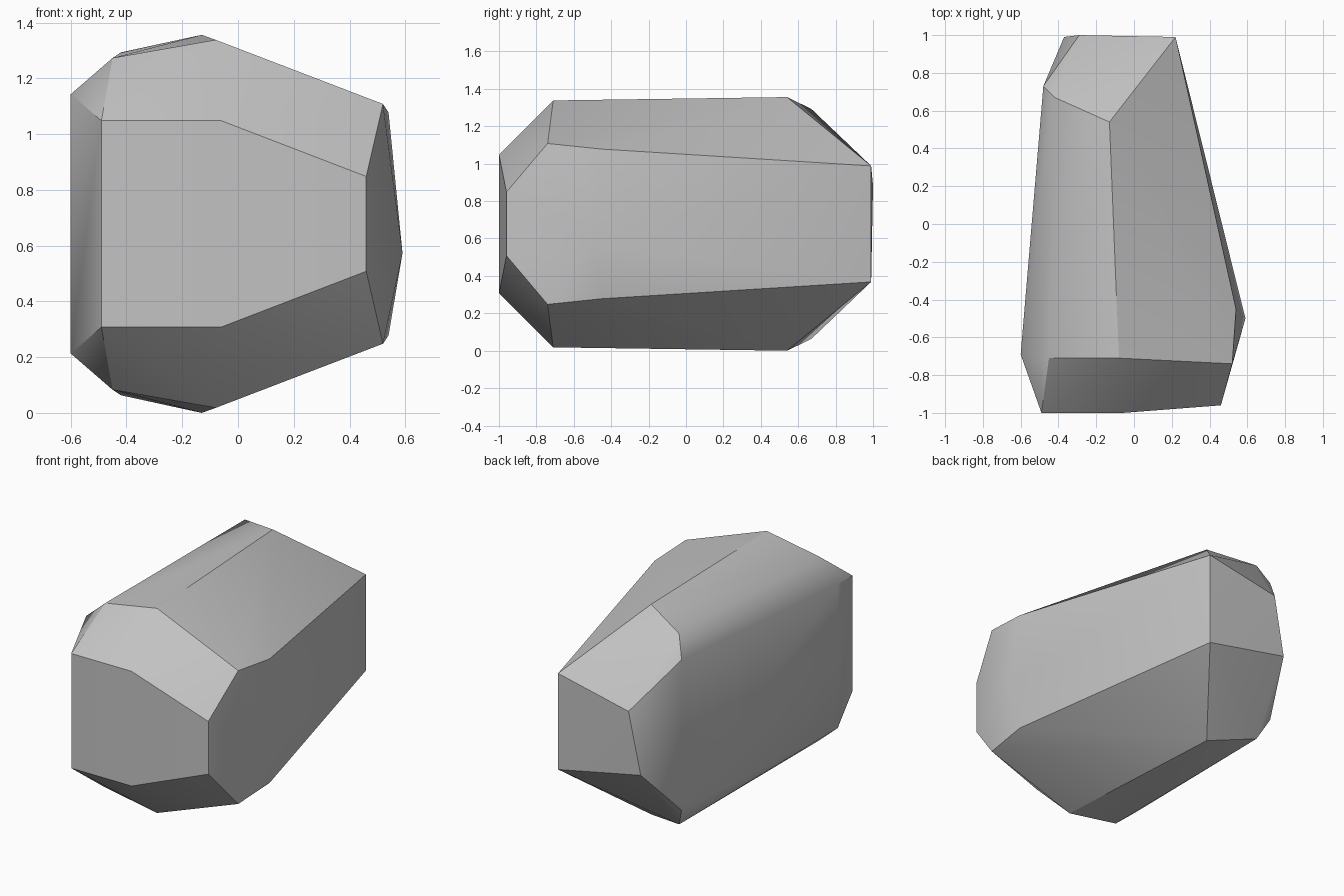
import bpy
import bmesh
import math

cube = bpy.data.objects.get("Cube")
if cube:
    bpy.data.objects.remove(cube, do_unlink=True)

# Flat stone colour
stone = bpy.data.materials.new("stone_grey")
stone.use_nodes = True
colour = (0.55, 0.55, 0.55, 1.0)
stone.diffuse_color = colour
for node in stone.node_tree.nodes:
    if node.type == "BSDF_PRINCIPLED":
        node.inputs["Base Color"].default_value = colour
        node.inputs["Roughness"].default_value = 0.9

MIDDLE = 0.68  # height of the plane the stone is mirrored in

# Upper corners, mirrored downwards
front_corners = [(-0.49, -1.0, 1.05), (-0.06, -1.0, 1.05), (0.46, -0.96, 0.85)]
front_bevel = [(-0.6, -0.69, 1.145), (-0.45, -0.71, 1.275),
               (-0.08, -0.71, 1.34), (0.52, -0.74, 1.11)]
side_corners = [(0.54, -0.45, 1.08)]
back_bevel = [(-0.13, 0.54, 1.358), (-0.42, 0.67, 1.295), (-0.48, 0.73, 1.165)]
back_corners = [(0.22, 0.99, 0.99)]
upper = front_corners + front_bevel + side_corners + back_bevel + back_corners
lower = [(x, y, 2 * MIDDLE - z) for x, y, z in upper]

# Single corners: side bulge and the slanted back edge
singles = [(0.59, -0.5, 0.575), (-0.29, 1.0, 0.885), (-0.37, 0.99, 0.49)]

# Wrap the corners in one faceted shell
bm = bmesh.new()
for corner in upper + lower + singles:
    bm.verts.new(corner)
hull = bmesh.ops.convex_hull(bm, input=bm.verts[:])
loose = [v for v in bm.verts if not v.link_faces]
bmesh.ops.delete(bm, geom=loose, context="VERTS")
bmesh.ops.recalc_face_normals(bm, faces=bm.faces[:])

# Rest the stone on the ground
base = min(v.co.z for v in bm.verts)
for v in bm.verts:
    v.co.z -= base

mesh = bpy.data.meshes.new("stone")
bm.to_mesh(mesh)
bm.free()
mesh.materials.append(stone)
rock = bpy.data.objects.new("stone", mesh)
bpy.context.collection.objects.link(rock)

# Soft shading across shallow creases only
bpy.ops.object.select_all(action="DESELECT")
rock.select_set(True)
bpy.context.view_layer.objects.active = rock
bpy.ops.object.shade_smooth_by_angle(angle=math.radians(30))
